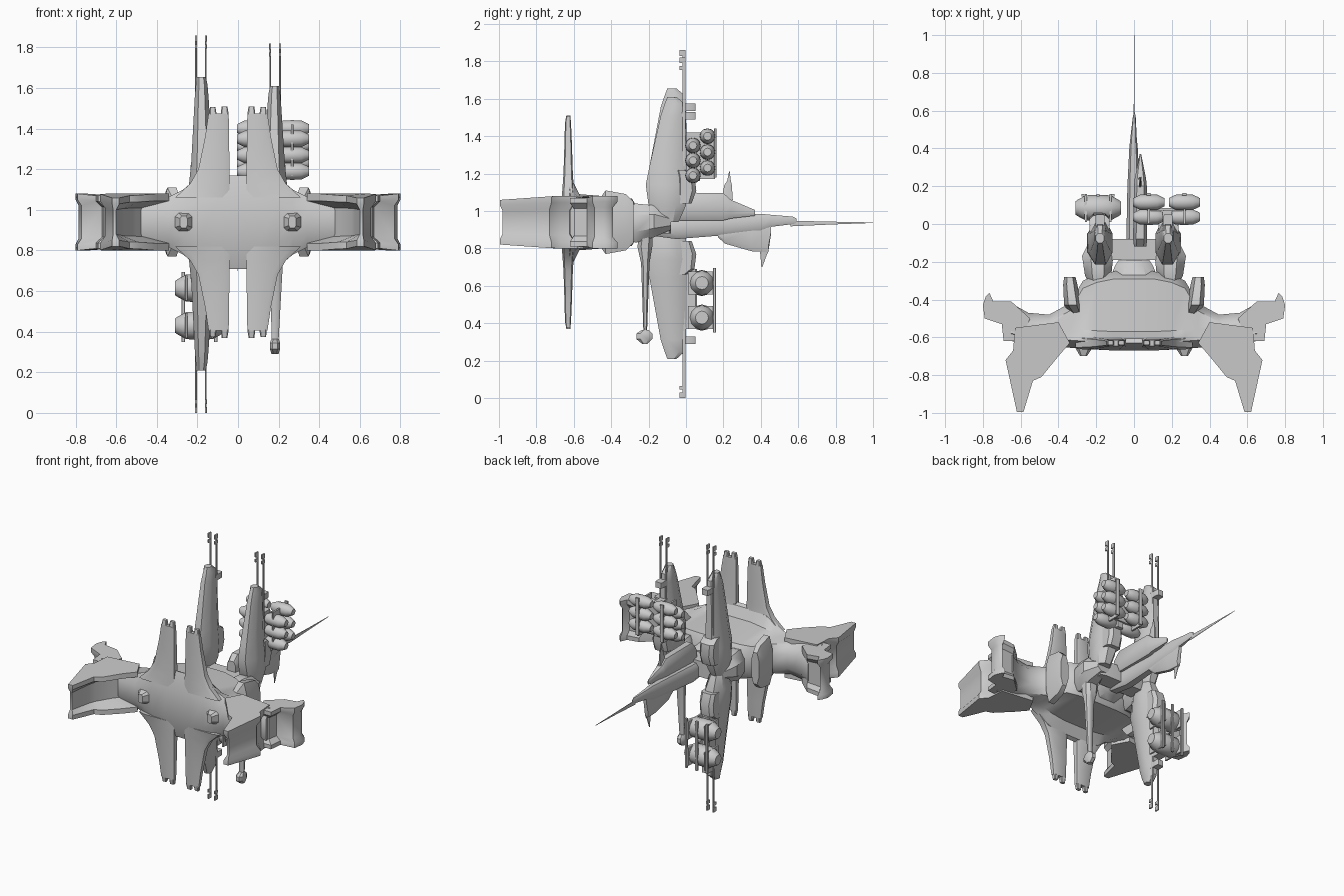
import bpy, bmesh, math

def place(axis, t, a, b):
    return {'x': (t, a, b), 'y': (a, t, b), 'z': (a, b, t)}[axis]

def loft(name, rings, mirror=False, angle=35):
    """Skin a list of equal-length closed rings and cap both ends."""
    bm = bmesh.new()
    vr = [[bm.verts.new(p) for p in r] for r in rings]
    n = len(rings[0])
    for r0, r1 in zip(vr, vr[1:]):
        for i in range(n):
            j = (i + 1) % n
            bm.faces.new((r0[i], r0[j], r1[j], r1[i]))
    bm.faces.new(vr[0])
    bm.faces.new(vr[-1])
    bmesh.ops.recalc_face_normals(bm, faces=bm.faces[:])
    me = bpy.data.meshes.new(name)
    bm.to_mesh(me)
    bm.free()
    ob = bpy.data.objects.new(name, me)
    bpy.context.collection.objects.link(ob)
    if mirror:
        ob.modifiers.new("Mirror", 'MIRROR')
    bpy.ops.object.select_all(action='DESELECT')
    ob.select_set(True)
    bpy.context.view_layer.objects.active = ob
    bpy.ops.object.shade_smooth_by_angle(angle=math.radians(angle))
    return ob

def stack(name, axis, rows, c=0.25, mirror=False):
    """Loft chamfered rectangles; row = (t, a0, a1, b0, b1)."""
    rings = []
    for t, a0, a1, b0, b1 in rows:
        u, v = (a1 - a0) * c, (b1 - b0) * c
        o = [(a0 + u, b0), (a1 - u, b0), (a1, b0 + v), (a1, b1 - v),
             (a1 - u, b1), (a0 + u, b1), (a0, b1 - v), (a0, b0 + v)]
        rings.append([place(axis, t, a, b) for a, b in o])
    return loft(name, rings, mirror)

def box(name, x0, x1, y0, y1, z0, z1):
    return stack(name, 'z', [(z0, x0, x1, y0, y1), (z1, x0, x1, y0, y1)], 0.1)

def barrel(name, x, y, z, half, r):
    prof = [(-1, .5), (-.9, .62), (-.55, .95), (0, 1), (.55, .95), (.9, .62), (1, .5)]
    loft(name, [[(x + half * t, y + r * k * math.cos(i * math.pi / 6), z + r * k * math.sin(i * math.pi / 6))
                 for i in range(12)] for t, k in prof], angle=50)

MID = 0.94

# Central hull and wings, lofted along x; half = height of the front plate edge
def hull_section(x, half, body, front, back):
    h = [(front + .04, half), (front + .065, half * .95), (front + .1, body), (back - .04, body * .85),
         (back, body * .4)]
    top = [(y, MID + z) for y, z in h]
    low = [(y, MID - z) for y, z in reversed(h)]
    face = [(front, MID - half * .45), (front, MID + half * .45)]
    return [(x, y, z) for y, z in top + low + face]

spec = [(0, .23, .15, -.67, -.25), (.1, .23, .15, -.67, -.25), (.2, .22, .14, -.665, -.27),
        (.27, .16, .13, -.66, -.3), (.34, .125, .12, -.655, -.42), (.45, .125, .12, -.65, -.48),
        (.56, .135, .13, -.63, -.47), (.65, .135, .13, -.62, -.42)]
left = [hull_section(-s[0], *s[1:]) for s in reversed(spec[1:])]
loft("hull", left + [hull_section(*s) for s in spec])

# Paired vertical fins with notched tips
for s, nm in ((1, "upper_fin"), (-1, "lower_fin")):
    rows = [(.12, .04, .31, -.665, -.59), (.19, .042, .235, -.66, -.6), (.26, .042, .195, -.655, -.605),
            (.42, .044, .162, -.65, -.61), (.535, .046, .145, -.647, -.615)]
    stack(nm, 'z', [(MID + s * h, *r) for h, *r in rows], .15, True)
    for k, (a, b) in enumerate(((.046, .085), (.105, .142))):
        stack(nm + "_tip", 'z', [(MID + s * .53, a, b, -.647, -.615),
                                 (MID + s * (.57 - .004 * k), a + .006, b - .004, -.64, -.618)], .15, True)

# Forward prongs with a concave channel on the inner side
outer = [(.34, -.63), (.40, -.70), (.49, -.81), (.535, -.83), (.585, -.995), (.62, -.995),
         (.68, -.72), (.64, -.67), (.63, -.55), (.4, -.52)]
inner = [(.44, -.60), (.50, -.67), (.56, -.78), (.575, -.83), (.6, -.98), (.615, -.98),
         (.655, -.73), (.62, -.67), (.61, -.55), (.4, -.52)]
levels = [(.80, outer), (.835, outer), (.87, inner), (1.01, inner), (1.045, outer), (1.08, outer)]
loft("forward_prong", [[(x, y, MID + (z - MID) * (1 - max(0, -y - .7) * .5)) for x, y in o]
                       for z, o in levels], True)

# Swept wing-tip ears, recessed on the outer side
ear = [(.55, -.5), (.65, -.41), (.745, -.41), (.765, -.365), (.785, -.385), (.80, -.43), (.79, -.5),
       (.70, -.53), (.69, -.62), (.6, -.62)]
slim = [(.55, -.5), (.64, -.43), (.74, -.43), (.765, -.39), (.775, -.4), (.785, -.44), (.77, -.49),
        (.67, -.53), (.66, -.6), (.6, -.6)]
loft("wing_tip_ear", [[(x, y, MID + (z - MID) * (.93 if x < .72 else 1)) for x, y in o] for z, o in
                      ((.80, ear), (.83, ear), (.86, slim), (1.02, slim), (1.05, ear), (1.08, ear))], True)

# Engine pods behind the wings, small vents on the nose edge
stack("engine_pod", 'y', [(-.48, .27, .33, .84, 1.04), (-.43, .28, .37, .77, 1.11),
                          (-.32, .30, .375, .79, 1.09), (-.28, .31, .37, .83, 1.05)], .25, True)
stack("nose_vent", 'y', [(-.64, .21, .32, .89, .99), (-.70, .25, .285, .91, .97)], .2, True)

# Neck and shoulders that carry the columns
stack("neck", 'y', [(-.32, -.14, .14, .83, 1.05), (-.22, -.1, .1, .86, 1.02), (-.19, -.08, .08, .88, 1.0)])
stack("shoulder_joint", 'y', [(-.36, .17, .22, .87, 1.01), (-.27, .12, .26, .83, 1.04),
                              (-.17, .11, .275, .86, 1.03), (-.08, .14, .23, .9, .98)], .28, True)
box("cross_beam", -.2, .2, -.19, -.08, .88, .99)

# Three tapered columns: side sign, direction sign, tip height from the middle
for sx, s, tip, nm in ((-1, 1, .715, "upper_left"), (1, 1, .67, "upper_right"), (-1, -1, .73, "lower_left")):
    rows = [(.0, .14, .23, -.15, -.04), (.09, .115, .25, -.2, .0), (.2, .115, .24, -.215, .015),
            (.3, .125, .23, -.195, .005), (tip - .1, .145, .213, -.135, -.0),
            (tip - .04, .15, .208, -.115, -.005), (tip, .158, .203, -.1, -.05)]
    stack(nm + "_column", 'z', [(MID + s * h, *sorted((sx * a, sx * b)), c, d) for h, a, b, c, d in rows], .27)
    # Fairing at the column root
    x0, x1 = sorted((sx * .13, sx * .235))
    stack(nm + "_root", 'z', [(MID + s * .1, x0, x1, -.05, .03), (MID + s * .17, x0, x1, -.05, .055),
                              (MID + s * .25, x0, x1, -.05, .045), (MID + s * .28, x0, x1, -.05, .0)], .2)
    # Twin rods with small end flags
    end = {"upper_left": 1.86, "upper_right": 1.82, "lower_left": 0.0}[nm]
    for x in (.158, .207):
        xx = sx * x
        z0, z1 = sorted((MID + s * .3, end))
        box(nm + "_rod", xx - .004, xx + .004, -.018, -.004, z0, z1)
        f0, f1 = sorted((end, end - s * .03))
        box(nm + "_rod_flag", xx - .005, xx + .005, -.036, -.004, f0, f1)
        f0, f1 = sorted((end - s * .045, end - s * .065))
        box(nm + "_rod_lug", xx - .005, xx + .005, -.036, -.004, f0, f1)
    # Clamp near the tip
    c0, c1 = sorted((MID + s * (tip - .12), MID + s * (tip - .08)))
    box(nm + "_clamp", *sorted((sx * .155, sx * .205)), -.03, .05, c0, c1)

# Slim mast hanging on the lower right
stack("lower_mast", 'z', [(.87, .13, .235, -.25, -.18), (.81, .14, .23, -.26, -.18), (.72, .16, .22, -.24, -.195),
                          (.36, .165, .2, -.228, -.208)])
stack("mast_foot", 'z', [(.365, .165, .2, -.235, -.2), (.345, .157, .207, -.265, -.18),
                         (.315, .157, .207, -.265, -.18), (.29, .165, .2, -.235, -.205)])

# Cluster of small canisters on the upper right column
for x in (.078, .267):
    for y, zs in ((.037, (1.19, 1.27, 1.35)), (.115, (1.23, 1.315, 1.4))):
        for z in zs:
            barrel("small_canister", x, y, z, .083, .042)
    box("canister_strap", x - .012, x + .012, .15, .163, 1.18, 1.44)
    box("canister_rib", x - .006, x + .006, 0, .155, 1.17, 1.42)
box("canister_rack", .15, .2, -.02, .075, 1.16, 1.4)
box("canister_beam", .07, .275, .07, .085, 1.2, 1.38)

# Two large drums on the lower left column
for z in (.43, .615):
    barrel("large_drum", -.19, .085, z, .12, .07)
    for x in (-.255, -.125):
        box("drum_band", x - .006, x + .006, .01, .16, z - .062, z + .062)
for x in (-.27, -.19, -.11):
    box("drum_strap", x - .008, x + .008, .145, .16, .35, .695)
box("drum_rack", -.22, -.16, -.02, .06, .37, .69)

# Long lower boom with deep keel, needle and spikes
stack("lower_boom", 'y', [(-.2, -.04, .045, .87, .97), (-.05, -.04, .04, .85, .97), (.2, -.035, .03, .87, .98),
                          (.4, -.025, .02, .89, .985), (.45, -.02, .015, .915, .98),
                          (.57, -.006, .009, .93, .97), (.59, 0, .004, .935, .96)], .2)
stack("boom_keel", 'y', [(.17, -.02, .02, .86, .9), (.21, -.024, .02, .825, .92), (.35, -.02, .017, .785, .93),
                         (.44, -.015, .012, .78, .93), (.455, -.012, .01, .88, .93)], .2)
stack("keel_spike", 'z', [(.79, -.006, .004, .395, .445), (.76, -.004, .002, .398, .43),
                          (.70, -.002, .001, .403, .408)], .1)
stack("needle", 'y', [(.56, -.002, .004, .918, .948), (.78, 0, .003, .928, .943), (1.0, .001, .002, .936, .939)], .1)

# Shorter upper boom with sensor fin
stack("upper_boom", 'y', [(-.12, .0, .065, .95, 1.06), (-.08, -.005, .07, .95, 1.1), (.2, .0, .068, .95, 1.095),
                          (.24, .004, .064, .96, 1.06), (.37, .03, .038, .975, 1.005)], .22)
stack("sensor_fin", 'z', [(1.06, .025, .04, .19, .25), (1.14, .028, .037, .205, .245),
                          (1.16, .03, .034, .22, .24), (1.21, .031, .033, .23, .234)], .1)
